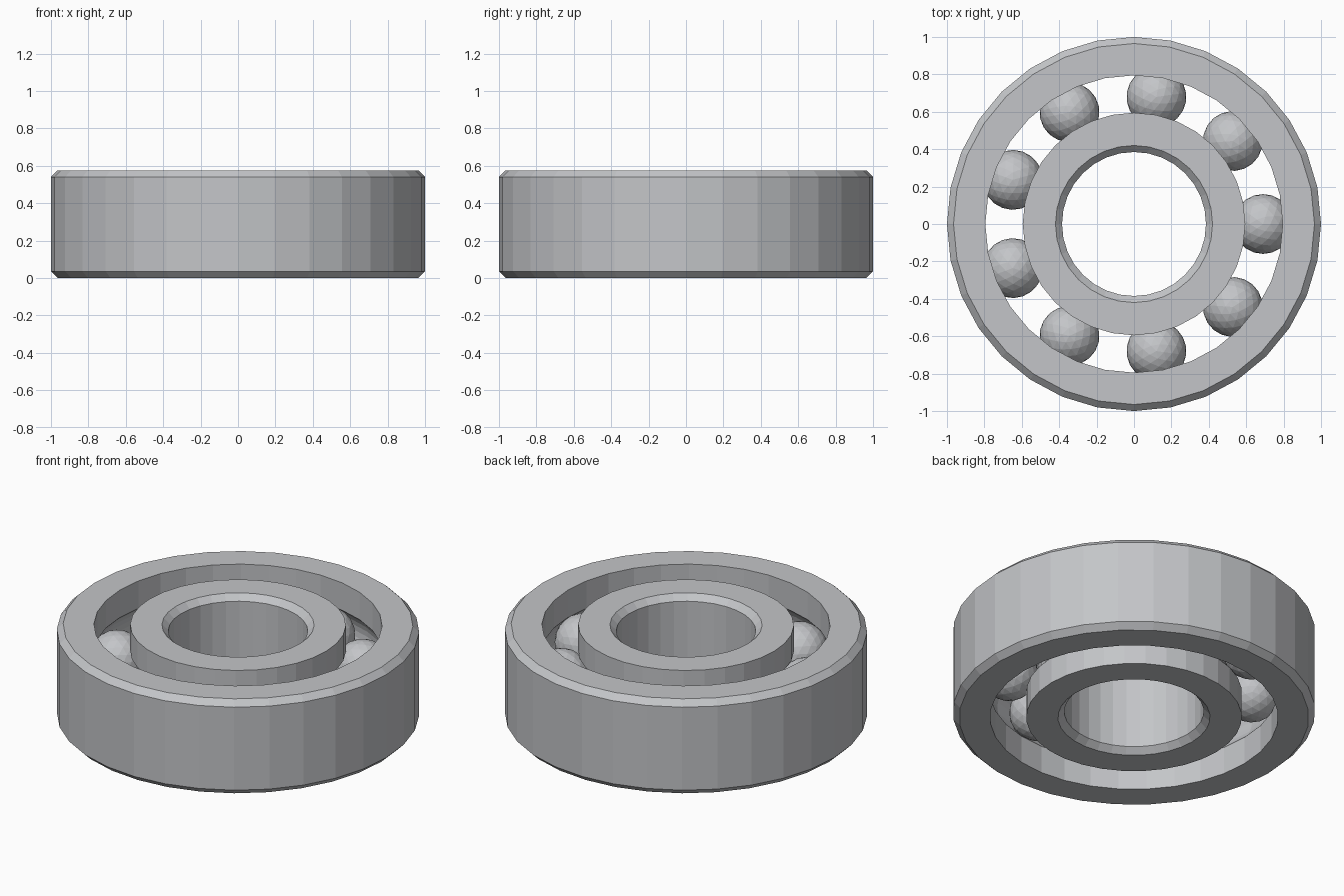
import bpy
import math
from mathutils import Matrix

cube = bpy.data.objects.get("Cube")
if cube:
    bpy.data.objects.remove(cube, do_unlink=True)

HEIGHT = 0.575
MID = HEIGHT / 2
CHAMFER = 0.035
PITCH = 0.69       # radius of the circle of ball centres
BALL = 0.16
SIDES = 32
BALLS = 9

steel = bpy.data.materials.new("brushed steel grey")
steel.use_nodes = True
colour = (0.55, 0.56, 0.58, 1)
steel.diffuse_color = colour
steel.node_tree.nodes["Principled BSDF"].inputs["Base Color"].default_value = colour


def groove(wall, steps=8):
    """Arc of the ball race cut into a wall, from bottom to top."""
    side = 1 if wall > PITCH else -1
    limit = math.acos(abs(wall - PITCH) / BALL)
    angles = [limit * (2 * i / steps - 1) for i in range(steps + 1)]
    return [(PITCH + side * BALL * math.cos(a), MID + BALL * math.sin(a)) for a in angles]


def ring(name, plain, race):
    """Revolve a section with a chamfered plain wall and a grooved race wall."""
    inset = plain + math.copysign(CHAMFER, race - plain)
    section = [(inset, 0), (race, 0), *groove(race), (race, HEIGHT),
               (inset, HEIGHT), (plain, HEIGHT - CHAMFER), (plain, CHAMFER)]
    if race < plain:
        section.reverse()
    n = len(section)
    verts, faces = [], []
    for s in range(SIDES):
        a = math.tau * s / SIDES
        verts += [(r * math.cos(a), r * math.sin(a), z) for r, z in section]
        t = (s + 1) % SIDES
        for k in range(n):
            m = (k + 1) % n
            faces.append((s * n + k, t * n + k, t * n + m, s * n + m))
    mesh = bpy.data.meshes.new(name)
    mesh.from_pydata(verts, [], faces)
    mesh.materials.append(steel)
    obj = bpy.data.objects.new(name, mesh)
    bpy.context.collection.objects.link(obj)
    # Make all normals point outward
    bpy.context.view_layer.objects.active = obj
    obj.select_set(True)
    bpy.ops.object.mode_set(mode="EDIT")
    bpy.ops.mesh.select_all(action="SELECT")
    bpy.ops.mesh.normals_make_consistent(inside=False)
    bpy.ops.object.mode_set(mode="OBJECT")
    obj.select_set(False)


# Outer and inner rings
ring("outer_ring", 1.0, 0.795)
ring("inner_ring", 0.385, 0.595)

# Balls evenly spaced in the race
for i in range(BALLS):
    turn = Matrix.Rotation(math.tau * i / BALLS, 4, "Z")
    bpy.ops.mesh.primitive_ico_sphere_add(subdivisions=3, radius=BALL)
    ball = bpy.context.object
    ball.name = f"ball_{i + 1}"
    ball.matrix_world = turn @ Matrix.Translation((PITCH, 0, MID))
    ball.data.materials.append(steel)
    ball.select_set(False)
